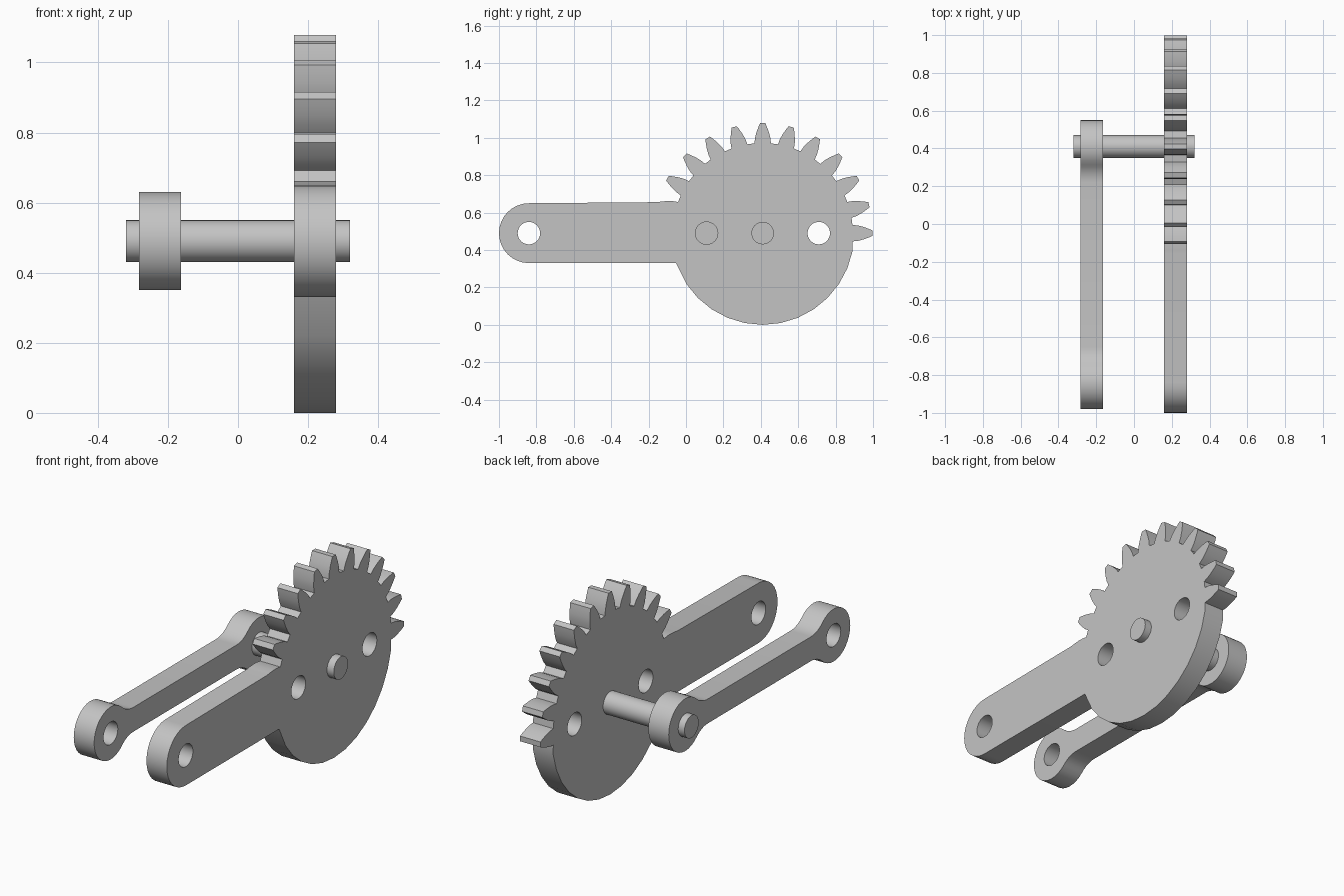
import bpy, bmesh
from math import sin, cos, radians, sqrt, atan2, degrees
from mathutils import Matrix

if "Cube" in bpy.data.objects:
    bpy.data.objects.remove(bpy.data.objects["Cube"])

grey = bpy.data.materials.new("plain grey")
grey.use_nodes = True
colour = (0.55, 0.55, 0.55, 1)
grey.diffuse_color = colour
grey.node_tree.nodes["Principled BSDF"].inputs["Base Color"].default_value = colour

AXLE_Y, AXLE_Z, PIVOT_Y = 0.41, 0.49, -0.84
HOLE = 0.06


def arc(cy, cz, r, start, end, steps):
    """Points on an arc in the side plane, angles in degrees."""
    angles = [radians(start + (end - start) * i / steps) for i in range(steps + 1)]
    return [(cy + r * cos(a), cz + r * sin(a)) for a in angles]


def circle(cy, r):
    return arc(cy, AXLE_Z, r, 0, 360, 32)[:-1]


def plate(name, loops, x_min, x_max):
    """Extrude side-plane loops along x; inner loops become holes."""
    curve = bpy.data.curves.new(name, "CURVE")
    curve.dimensions = "2D"
    curve.fill_mode = "BOTH"
    curve.extrude = (x_max - x_min) / 2
    for loop in loops:
        spline = curve.splines.new("POLY")
        spline.points.add(len(loop) - 1)
        for point, (y, z) in zip(spline.points, loop):
            point.co = (y, z, 0, 1)
        spline.use_cyclic_u = True
    obj = bpy.data.objects.new(name, curve)
    bpy.context.collection.objects.link(obj)
    bpy.ops.object.select_all(action="DESELECT")
    obj.select_set(True)
    bpy.context.view_layer.objects.active = obj
    bpy.ops.object.convert(target="MESH")
    obj = bpy.context.view_layer.objects.active
    # Stand the plate up: local x, y, z become world y, z, x
    turn = Matrix(((0, 0, 1, 0), (1, 0, 0, 0), (0, 1, 0, 0), (0, 0, 0, 1)))
    obj.data.transform(Matrix.Translation(((x_min + x_max) / 2, 0, 0)) @ turn)
    bm = bmesh.new()
    bm.from_mesh(obj.data)
    bmesh.ops.remove_doubles(bm, verts=bm.verts, dist=0.0001)
    bmesh.ops.recalc_face_normals(bm, faces=bm.faces)
    bm.to_mesh(obj.data)
    bm.free()
    obj.data.materials.clear()
    obj.data.materials.append(grey)
    bpy.ops.object.shade_smooth_by_angle(angle=radians(30))
    return obj


# Sector gear with lever arm: lower disc, teeth, then arm
ARM = 0.16
DISC = AXLE_Z
TOOTH = [(0.48, 0.044), (0.51, 0.041), (0.54, 0.033), (0.57, 0.022), (0.588, 0.014)]


def tooth(degree):
    a = radians(degree)
    profile = [(r, -w) for r, w in TOOTH] + [(r, w) for r, w in reversed(TOOTH)]
    return [(AXLE_Y + r * cos(a) - w * sin(a), AXLE_Z + r * sin(a) + w * cos(a))
            for r, w in profile]


outline = [(AXLE_Y - sqrt(DISC ** 2 - ARM ** 2), AXLE_Z - ARM)]
outline += arc(AXLE_Y, AXLE_Z, DISC, 213.75, 348.75, 12)
for i in range(11):
    outline += tooth(15 * i)
outline += tooth(165)[:len(TOOTH)]      # last tooth runs into the arm
outline += arc(PIVOT_Y, AXLE_Z, ARM, 90, 270, 16)
gear_holes = [circle(y, HOLE) for y in (PIVOT_Y, AXLE_Y - 0.3, AXLE_Y + 0.3)]
plate("sector_gear_arm", [outline] + gear_holes, 0.16, 0.28)

# Connecting link: two round eyes blended into a narrow bar
EYE, BAR, FILLET = 0.14, 0.065, 0.14
reach = sqrt((EYE + FILLET) ** 2 - (BAR + FILLET) ** 2)
touch = degrees(atan2(BAR + FILLET, reach))
upper = arc(reach, BAR + FILLET, FILLET, 270, 180 + touch, 6)
upper += arc(0, 0, EYE, touch, 180, 12)[1:]
end = upper + [(y, -z) for y, z in reversed(upper[:-1])]
link = [(PIVOT_Y + y, AXLE_Z + z) for y, z in end]
link += [(AXLE_Y - y, AXLE_Z - z) for y, z in end]
plate("connecting_link", [link, circle(PIVOT_Y, HOLE)], -0.283, -0.163)

# Axle joining the gear and the link
plate("axle", [circle(AXLE_Y, HOLE)], -0.32, 0.32)
